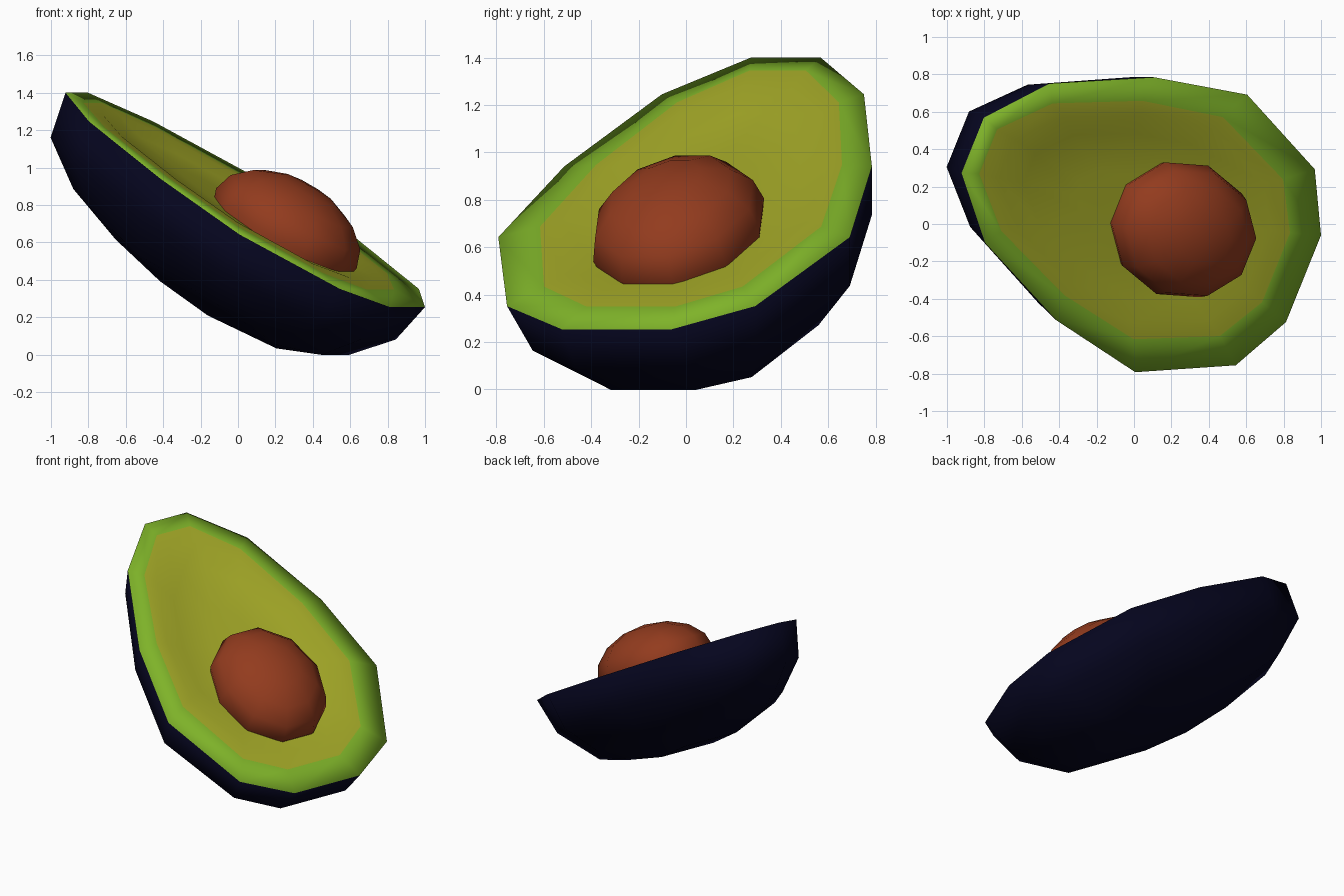
import bpy, bmesh
from mathutils import Matrix, Vector

if "Cube" in bpy.data.objects:
    bpy.data.objects.remove(bpy.data.objects["Cube"])

# Tilted frame of the cut: u = long axis (to the narrow end), n = out of the cut
u = Vector((-0.796, 0.321, 0.516)).normalized()
v = Vector((-0.374, -0.927, 0)).normalized()
n = u.cross(v).normalized()
v = n.cross(u)
frame = Matrix.Translation((0.02, 0.065, 0.828)) @ Matrix((u, v, n)).transposed().to_4x4()


def material(name, rgb):
    m = bpy.data.materials.new(name)
    m.diffuse_color = (*rgb, 1)
    m.use_nodes = True
    m.node_tree.nodes["Principled BSDF"].inputs["Base Color"].default_value = m.diffuse_color
    return m


skin = material("dark skin", (0.0015, 0.0015, 0.013))
green = material("green flesh", (0.21, 0.45, 0.022))
yellow = material("yellow flesh", (0.36, 0.385, 0.02))
brown = material("brown seed", (0.29, 0.044, 0.013))


def finish(bm, name, mats):
    for f in bm.faces:
        f.smooth = True
    bm.transform(frame)
    me = bpy.data.meshes.new(name)
    bm.to_mesh(me)
    bm.free()
    for m in mats:
        me.materials.append(m)
    ob = bpy.data.objects.new(name, me)
    bpy.context.collection.objects.link(ob)
    return ob


# Half outline of the rim (along, across), mirrored into a 12-sided loop
half = [(1.11, .16), (.81, .46), (.22, .70), (-.36, .80), (-.925, .565), (-1.115, .25)]
outline = half + [(s, -t) for s, t in reversed(half)]

# Skin hull points below the rim (along, across, height)
hull = [(1.06, .16, -.25), (.79, .41, -.24), (.22, .65, -.24), (-.36, .75, -.24),
        (-.89, .51, -.24), (-1.06, .25, -.235),
        (.81, .15, -.42), (.62, .32, -.42), (.20, .48, -.46), (-.36, .567, -.434),
        (-.70, .37, -.485), (-.89, .195, -.433),
        (.45, .18, -.52), (.11, .20, -.575), (-.22, .20, -.59), (-.65, .20, -.537)]

bm = bmesh.new()
rim = [bm.verts.new((s, t, 0)) for s, t in outline]
for s, t, h in hull:
    for side in (1, -1):
        bm.verts.new((s, t * side, h))
bmesh.ops.convex_hull(bm, input=bm.verts[:])
cap = [f for f in bm.faces if all(x.co.z > -0.01 for x in f.verts)]
bmesh.ops.delete(bm, geom=cap, context='FACES_ONLY')
bmesh.ops.delete(bm, geom=[e for e in bm.edges if not e.link_faces], context='EDGES')
for f in bm.faces:
    f.material_index = 0

# Flesh: flat green border ring, then a yellow centre with a shallow dip
prev = rim
for ks, kt, h, mat in [(.87, .80, 0, 1), (.76, .70, 0, 2), (.60, .55, -.035, 2), (.3, .25, -.045, 2)]:
    ring = [bm.verts.new((s * ks + .04, t * kt, h)) for s, t in outline]
    for i in range(12):
        j = (i + 1) % 12
        bm.faces.new((prev[i], prev[j], ring[j], ring[i])).material_index = mat
    prev = ring
bm.faces.new(prev).material_index = 2
bmesh.ops.recalc_face_normals(bm, faces=bm.faces[:])
finish(bm, "avocado_half", [skin, green, yellow])

# Seed: dome with a ten-sided outline, sunk in the flesh; hidden underside left off
bm = bmesh.new()
bmesh.ops.create_uvsphere(bm, u_segments=10, v_segments=8, radius=1)
bmesh.ops.delete(bm, geom=[x for x in bm.verts if x.co.z < -.5], context='VERTS')
bm.transform(Matrix.Translation((-.30, 0, 0)) @ Matrix.Diagonal((.44, .37, .265, 1)))
finish(bm, "seed", [brown])
